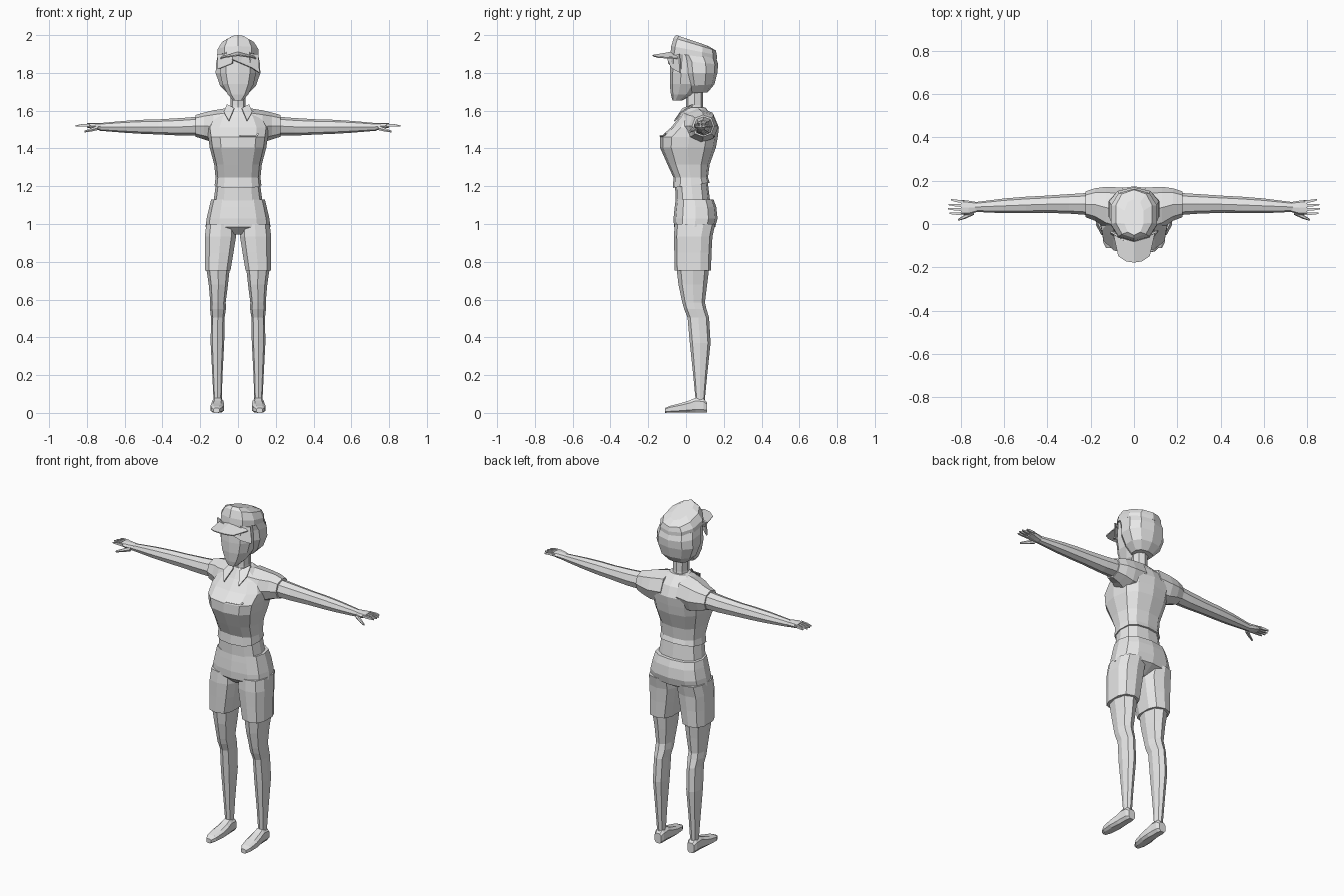
import bpy, bmesh, math
from mathutils import Vector

grey = bpy.data.materials.new("plain_grey")
grey.diffuse_color = (0.8, 0.8, 0.8, 1)


def finish(name, bm, mirror=False, thick=0):
    bmesh.ops.recalc_face_normals(bm, faces=bm.faces)
    me = bpy.data.meshes.new(name)
    bm.to_mesh(me)
    bm.free()
    me.materials.append(grey)
    ob = bpy.data.objects.new(name, me)
    bpy.context.collection.objects.link(ob)
    if thick:
        s = ob.modifiers.new("thickness", 'SOLIDIFY')
        s.thickness = thick
        s.offset = 0
    if mirror:
        ob.modifiers.new("mirror", 'MIRROR')
    return ob


def loft(name, rings, n=10, mirror=False):
    """Skin a list of closed point rings and cap both ends."""
    bm = bmesh.new()
    loops = [[bm.verts.new(p) for p in r] for r in rings]
    for a, b in zip(loops, loops[1:]):
        for i in range(n):
            j = (i + 1) % n
            bm.faces.new((a[i], a[j], b[j], b[i]))
    bm.faces.new(loops[0])
    bm.faces.new(loops[-1])
    return finish(name, bm, mirror)


def oval(n, e, turn=0):
    """Unit rounded-box outline; first point lies at (0, -1)."""
    out = []
    for i in range(n):
        t = 2 * math.pi * (i + turn) / n
        s, c = math.sin(t), -math.cos(t)
        out.append((math.copysign(abs(s) ** (2 / e), s),
                    math.copysign(abs(c) ** (2 / e), c)))
    return out


def up_rings(rows, n=10, e=2.3):
    """Rows of (z, x centre, half width, front y, back y, tilt)."""
    return [[(cx + u * w, (f + b) / 2 + v * (b - f) / 2, z + tilt * v * (b - f) / 2)
             for u, v in oval(n, e)] for z, cx, w, f, b, tilt in rows]


def side_rings(rows, n=8, e=2.2, turn=0):
    """Rows of (x, front y, back y, bottom z, top z)."""
    return [[(x, (f + b) / 2 + v * (b - f) / 2, (lo + hi) / 2 + u * (hi - lo) / 2)
             for u, v in oval(n, e, turn)] for x, f, b, lo, hi in rows]


def plate(name, polys, thick=0.006, mirror=False):
    bm = bmesh.new()
    for p in polys:
        bm.faces.new([bm.verts.new(q) for q in p])
    bmesh.ops.remove_doubles(bm, verts=bm.verts, dist=1e-4)
    return finish(name, bm, mirror, thick)


# Head, hair and neck
loft("head", up_rings([
    (1.655, 0, .028, -.072, -.02, 0), (1.685, 0, .056, -.080, .04, 0),
    (1.74, 0, .086, -.086, .09, 0), (1.80, 0, .100, -.086, .10, 0),
    (1.91, 0, .098, -.080, .11, 0)]))
loft("hair", up_rings([
    (1.695, 0, .060, .02, .115, .05), (1.735, 0, .100, -.005, .15, .05),
    (1.80, 0, .124, -.025, .166, 0), (1.855, 0, .120, -.035, .170, -.1),
    (1.895, 0, .110, -.060, .160, -.15)]))
plate("fringe", [
    [(-.02, -.088, 1.90), (-.03, -.093, 1.85), (-.105, -.045, 1.82), (-.108, -.035, 1.90)],
    [(-.03, -.090, 1.90), (-.03, -.095, 1.87), (.075, -.075, 1.825),
     (.112, -.030, 1.80), (.106, -.035, 1.90)]], 0.008)
loft("neck", up_rings([(1.56, 0, .046, -.005, .10, 0), (1.63, 0, .040, 0, .09, 0),
                       (1.71, 0, .042, 0, .09, 0)], 8), 8)

# Cap crown and brim
loft("cap_crown", up_rings([
    (1.89, 0, .112, -.082, .163, -.14), (1.918, 0, .112, -.078, .163, -.2),
    (1.952, 0, .088, -.065, .158, -.3), (1.972, 0, .046, -.052, .115, -.34)]))
brim = []
for s in (-1, 1):
    brim.append([(0, -.06, 1.912), (s * .085, -.040, 1.888), (s * .098, -.03, 1.875),
                 (s * .072, -.148, 1.882), (s * .036, -.172, 1.889), (0, -.178, 1.892)])
plate("cap_brim", brim)

# Shirt body
loft("shirt", up_rings([
    (1.205, 0, .124, -.070, .125, .14), (1.245, 0, .119, -.066, .116, 0),
    (1.315, 0, .126, -.098, .125, 0), (1.405, 0, .150, -.138, .158, 0),
    (1.46, 0, .158, -.137, .168, 0), (1.51, 0, .165, -.080, .174, 0),
    (1.565, 0, .135, -.035, .150, 0), (1.618, 0, .056, -.002, .100, 0)],
    12, 2.7), 12)
loft("sleeve", side_rings([
    (.05, -.045, .168, 1.43, 1.615), (.13, -.02, .172, 1.43, 1.602),
    (.18, .015, .165, 1.448, 1.59), (.225, .032, .150, 1.462, 1.577)]), 8, True)
plate("collar", [[(.058, .04, 1.632), (.02, -.016, 1.612), (.048, -.062, 1.545),
                  (.075, -.025, 1.592)]], 0.006, True)
plate("pocket_trim", [[(.01, -.138, 1.462), (.095, -.124, 1.462),
                       (.112, -.107, 1.475), (.105, -.110, 1.482),
                       (.092, -.122, 1.469), (.01, -.136, 1.469)]])
loft("waistband", up_rings([(1.10, 0, .132, -.055, .130, 0),
                            (1.22, 0, .116, -.058, .115, 0)], 12, 2.6), 12)

# Shorts: hips and two legs
loft("shorts_hips", up_rings([
    (.945, 0, .090, -.020, .085, 0), (.985, 0, .172, -.064, .155, 0),
    (1.03, 0, .166, -.066, .167, 0), (1.09, 0, .152, -.060, .160, 0),
    (1.13, 0, .142, -.055, .146, 0)], 12, 2.6), 12)
loft("shorts_leg", up_rings([
    (1.00, .090, .080, -.060, .155, 0), (.935, .093, .086, -.064, .140, 0),
    (.85, .099, .078, -.062, .135, 0), (.755, .107, .070, -.060, .132, 0)],
    10, 2.7), 10, True)

# Bare legs
loft("leg", up_rings([
    (.78, .106, .064, -.052, .124, 0), (.68, .104, .051, -.040, .112, 0),
    (.585, .106, .041, -.020, .100, 0), (.55, .106, .042, -.010, .108, 0),
    (.505, .107, .036, .008, .122, 0), (.37, .109, .036, .020, .130, 0),
    (.20, .109, .027, .038, .112, 0), (.075, .108, .022, .050, .100, 0),
    (.04, .108, .024, .045, .100, 0)], 8), 8, True)

# Shoes, skinned from toe to heel: (y, x centre, half width, top z)
shoe = [[(cx + u * w, y, h / 2 + v * h / 2) for u, v in oval(8, 3.2, .5)]
        for y, cx, w, h in [(-.112, .114, .016, .026), (-.085, .113, .031, .038),
                            (-.03, .110, .037, .052), (.02, .107, .034, .068),
                            (.05, .107, .031, .082), (.092, .107, .030, .078),
                            (.110, .107, .022, .060)]]
loft("shoe", shoe, 8, True)

# Arms, palms, fingers and thumbs
loft("arm", side_rings([
    (.19, .040, .145, 1.470, 1.570), (.30, .048, .138, 1.468, 1.561),
    (.42, .052, .130, 1.474, 1.554), (.50, .050, .126, 1.477, 1.552),
    (.60, .050, .118, 1.483, 1.546), (.735, .056, .101, 1.494, 1.534)]), 8, True)
loft("palm", side_rings([
    (.725, .056, .101, 1.496, 1.533), (.765, .042, .108, 1.503, 1.535),
    (.80, .042, .112, 1.510, 1.534)], 8, 2.6), 8, True)
tips = [(.048, .049, .853), (.066, .070, .860), (.084, .090, .858), (.102, .113, .846)]
for k, (y0, y1, x1) in enumerate(tips):
    loft(f"finger_{k + 1}", side_rings([
        (.785, y0 - .009, y0 + .009, 1.513, 1.533),
        (.825, (y0 + y1) / 2 - .008, (y0 + y1) / 2 + .008, 1.514, 1.531),
        (x1, y1 - .004, y1 + .004, 1.515, 1.524)], 4, 2, .5), 4, True)
loft("thumb", side_rings([
    (.74, .042, .068, 1.496, 1.522), (.78, .024, .044, 1.488, 1.508),
    (.812, .015, .024, 1.484, 1.495)], 6), 6, True)
